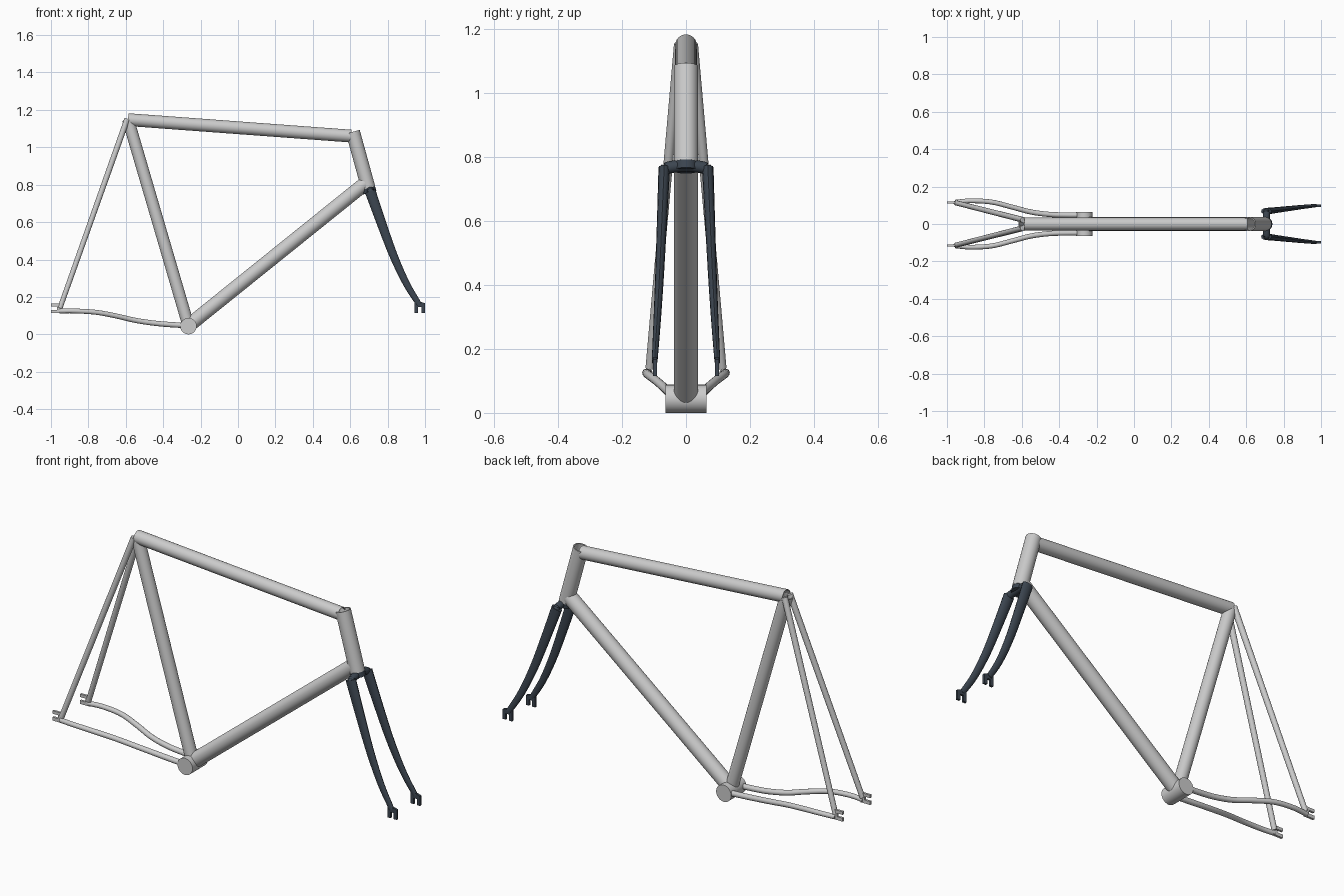
import bpy, bmesh, math
from mathutils import Vector

if "Cube" in bpy.data.objects:
    bpy.data.objects.remove(bpy.data.objects["Cube"])

dark = bpy.data.materials.new("dark_fork")
dark.diffuse_color = (0.045, 0.06, 0.08, 1)
dark.use_nodes = True
dark.node_tree.nodes["Principled BSDF"].inputs["Base Color"].default_value = dark.diffuse_color


def finish(name, bm, mat=None, angle=35):
    bmesh.ops.recalc_face_normals(bm, faces=bm.faces)
    me = bpy.data.meshes.new(name)
    bm.to_mesh(me)
    bm.free()
    ob = bpy.data.objects.new(name, me)
    bpy.context.collection.objects.link(ob)
    if mat:
        me.materials.append(mat)
    bpy.ops.object.select_all(action='DESELECT')
    ob.select_set(True)
    bpy.context.view_layer.objects.active = ob
    bpy.ops.object.shade_smooth_by_angle(angle=math.radians(angle))
    return ob


def smooth(pts, n=6):
    """Catmull-Rom through points of any dimension."""
    p = [Vector(q) for q in pts]
    p = [2 * p[0] - p[1]] + p + [2 * p[-1] - p[-2]]
    out = []
    for i in range(1, len(p) - 2):
        a, b, c, d = p[i - 1:i + 3]
        for k in range(n):
            t = k / n
            out.append(0.5 * (2 * b + (c - a) * t + (2 * a - 5 * b + 4 * c - d) * t * t
                              + (3 * b - a - 3 * c + d) * t ** 3))
    return out + [p[-2]]


def tube(name, path, radii, sides=32, mat=None, wall=0):
    """Sweep an ellipse (side radius, in-plane radius) along a path; wall makes it hollow."""
    path = [Vector(p) for p in path]
    n = len(path)
    bm = bmesh.new()

    def shell(shrink):
        rings = []
        for i, p in enumerate(path):
            t = (path[min(i + 1, n - 1)] - path[max(i - 1, 0)]).normalized()
            ref = Vector((1, 0, 0)) if abs(t.y) > 0.8 else Vector((0, 1, 0))
            s = (ref - t * ref.dot(t)).normalized()
            u = t.cross(s)
            f = i / (n - 1)
            ra, rb = [radii[0][k] * (1 - f) + radii[1][k] * f - shrink for k in (0, 1)]
            rings.append([bm.verts.new(p + s * ra * math.cos(a) + u * rb * math.sin(a))
                          for a in [2 * math.pi * j / sides for j in range(sides)]])
        bridge(rings)
        return rings

    def bridge(rings):
        for r0, r1 in zip(rings, rings[1:]):
            for j in range(sides):
                k = (j + 1) % sides
                bm.faces.new((r0[j], r0[k], r1[k], r1[j]))

    outer = shell(0)
    if wall:
        inner = shell(wall)
        bridge([outer[0], inner[0]])
        bridge([outer[-1], inner[-1]])
    else:
        bm.faces.new(outer[0])
        bm.faces.new(outer[-1])
    return finish(name, bm, mat)


def plate(name, outline, y, thick, mat=None):
    """Extrude an x-z outline across y."""
    bm = bmesh.new()
    f = bm.faces.new([bm.verts.new((x, y - thick / 2, z)) for x, z in outline])
    ext = bmesh.ops.extrude_face_region(bm, geom=[f])
    bmesh.ops.translate(bm, vec=(0, thick, 0),
                        verts=[v for v in ext['geom'] if isinstance(v, bmesh.types.BMVert)])
    return finish(name, bm, mat)


def rnd(r0, r1=None):
    r1 = r1 or r0
    return ((r0, r0), (r1, r1))


# main triangle
tube("bottom_bracket", [(-.265, -.064, .044), (-.265, .064, .044)], rnd(.044))
tube("seat_tube", [(-.266, 0, .05), (-.588, 0, 1.15)], rnd(.032), wall=.005)
tube("top_tube", [(-.588, 0, 1.148), (.605, 0, 1.06)], rnd(.034), wall=.004)
tube("down_tube", [(-.252, 0, .057), (.682, 0, .808)], rnd(.038))
tube("head_tube", [(.697, 0, .782), (.614, 0, 1.083)], rnd(.038), wall=.006)

# fork crown
tube("crown_race", [(.704, 0, .757), (.695, 0, .79)], rnd(.037), mat=dark)
tube("fork_crown", smooth([(.712, -.07, .752), (.709, -.055, .766), (.707, 0, .772),
                           (.709, .055, .766), (.712, .07, .752)]), rnd(.019), 16, dark)

blade = [(.707, .068, .765), (.765, .075, .60), (.832, .083, .42), (.90, .091, .272), (.968, .098, .16)]
chain = [(-.955, .117, .125), (-.87, .124, .125), (-.76, .117, .118), (-.65, .09, .098),
         (-.55, .064, .075), (-.45, .051, .06), (-.36, .048, .052), (-.265, .048, .047)]
rear_drop = [(-1, .113), (-.944, .113), (-.944, .165), (-1, .165), (-1, .149),
             (-.968, .149), (-.968, .131), (-1, .131)]
front_drop = [(.945, .115), (.963, .115), (.963, .147), (.982, .147), (.982, .115),
              (1, .115), (1, .166), (.982, .172), (.945, .178)]

for side, s in (("left", 1), ("right", -1)):
    def flip(pts):
        return [(x, y * s, z) for x, y, z in pts]
    # rear triangle
    tube(side + "_seat_stay", flip([(-.592, .022, 1.152), (-.952, .113, .14)]), rnd(.0155, .0135), 16)
    tube(side + "_chain_stay", smooth(flip(chain)), rnd(.0125, .0145), 16)
    plate(side + "_rear_dropout", rear_drop, .115 * s, .012)
    # fork leg
    tube(side + "_fork_blade", smooth(flip(blade)), ((.018, .029), (.009, .015)), 12, dark)
    plate(side + "_front_dropout", front_drop, .097 * s, .012, dark)
